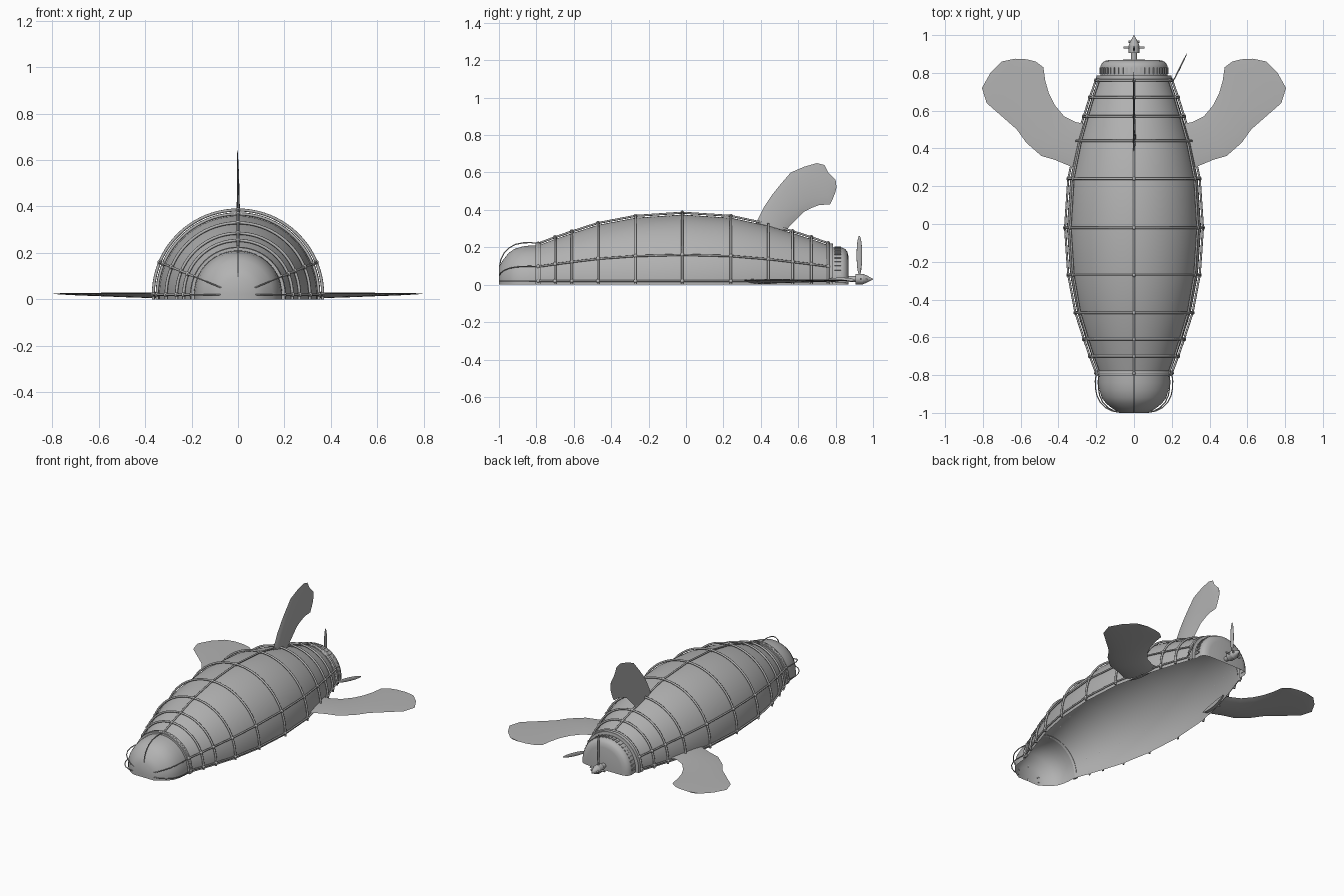
import bpy, bmesh, math
from mathutils import Matrix, Vector

cube = bpy.data.objects.get("Cube")
if cube:
    bpy.data.objects.remove(cube, do_unlink=True)

grey = bpy.data.materials.new("plain_grey")
grey.use_nodes = True
tone = (0.45, 0.45, 0.45, 1)
grey.diffuse_color = tone
grey.node_tree.nodes["Principled BSDF"].inputs["Base Color"].default_value = tone

AXIS = 0.02                       # height of the hull's centre line
HUB = Vector((0, 0, 0.03))        # propeller axis
SPARS = [0, 22.5, 90, 157.5, 180]  # lengthwise tube angles


def finish(name, bm, angle=35):
    mesh = bpy.data.meshes.new(name)
    bm.to_mesh(mesh)
    bm.free()
    obj = bpy.data.objects.new(name, mesh)
    bpy.context.collection.objects.link(obj)
    mesh.materials.append(grey)
    bpy.ops.object.select_all(action='DESELECT')
    obj.select_set(True)
    bpy.context.view_layer.objects.active = obj
    bpy.ops.object.shade_smooth_by_angle(angle=math.radians(angle))
    return obj


def around(y, r, degrees):
    a = math.radians(degrees)
    return Vector((r * math.cos(a), y, AXIS + r * math.sin(a)))


def arch(y, r, steps=40):
    pts = [around(y, r, 180 * k / steps) for k in range(steps + 1)]
    return [Vector((r, y, 0))] + pts + [Vector((-r, y, 0))]


def half_shell(name, profile):
    """Open-bottomed half turn of a (y, radius) profile."""
    bm = bmesh.new()
    rows = [[bm.verts.new(p) for p in arch(y, r)] for y, r in profile]
    for a, b in zip(rows, rows[1:]):
        for k in range(len(a) - 1):
            bm.faces.new((a[k], b[k], b[k + 1], a[k + 1]))
    return finish(name, bm)


def tubes(name, paths, radius):
    curve = bpy.data.curves.new(name, 'CURVE')
    curve.dimensions = '3D'
    curve.bevel_depth = radius
    curve.bevel_resolution = 2
    curve.use_fill_caps = True
    for path in paths:
        s = curve.splines.new('POLY')
        s.points.add(len(path) - 1)
        for point, co in zip(s.points, path):
            point.co = (*co, 1)
        s.use_smooth = True
    curve.materials.append(grey)
    obj = bpy.data.objects.new(name, curve)
    bpy.context.collection.objects.link(obj)


def cone(bm, y0, y1, r0, r1):
    turn = Matrix.Translation(HUB + Vector((0, (y0 + y1) / 2, 0))) @ Matrix.Rotation(-math.pi / 2, 4, 'X')
    bmesh.ops.create_cone(bm, cap_ends=True, segments=20, radius1=r0, radius2=r1,
                          depth=y1 - y0, matrix=turn)


def ellipsoid(name, centre, size, turn=0):
    bm = bmesh.new()
    m = Matrix.Translation(centre) @ Matrix.Rotation(turn, 4, 'Z') @ Matrix.Diagonal((*size, 1))
    bmesh.ops.create_uvsphere(bm, u_segments=20, v_segments=14, radius=1, matrix=m)
    return finish(name, bm, 60)


def fin(name, lead, trail, place, above, below, chord=10):
    """Closed wing lofted from leading to trailing edge, thinning to its tip."""
    bm = bmesh.new()
    loops = []
    for i, (a, b) in enumerate(zip(lead, trail)):
        a, b = Vector(a), Vector(b)
        taper = 1 - 0.85 * i / (len(lead) - 1)
        loop = []
        for k in range(2 * chord):
            s = k / chord if k <= chord else 2 - k / chord
            bulge = math.sin(math.pi * s) ** 0.7 if 0 < s < 1 else 0
            w = (above if k < chord else -below) * bulge * taper
            p = a.lerp(b, s)
            loop.append(bm.verts.new(place(p.x, p.y, w)))
        loops.append(loop)
    n = 2 * chord
    for a, b in zip(loops, loops[1:]):
        for k in range(n):
            bm.faces.new((a[k], a[(k + 1) % n], b[(k + 1) % n], b[k]))
    bm.faces.new(loops[0])
    bm.faces.new(loops[-1])
    bmesh.ops.recalc_face_normals(bm, faces=bm.faces)
    return finish(name, bm, 50)


# Hull envelope, nose and tail cap
frames = [(-0.79, 0.19), (-0.70, 0.224), (-0.61, 0.255), (-0.47, 0.3), (-0.27, 0.338),
          (-0.02, 0.355), (0.24, 0.338), (0.44, 0.295), (0.57, 0.256), (0.67, 0.224), (0.76, 0.192)]
half_shell("hull", frames)
half_shell("nose", [(-1, 0.001), (-1, 0.075), (-0.98, 0.11), (-0.95, 0.148), (-0.92, 0.17),
                    (-0.88, 0.183), (-0.84, 0.189), (-0.79, 0.19)])
half_shell("tail_cap", [(0.76, 0.192), (0.785, 0.192), (0.787, 0.178), (0.835, 0.178),
                        (0.852, 0.17), (0.863, 0.155), (0.869, 0.13), (0.87, 0.001)])
half_shell("front_collar", [(-0.805, 0.19), (-0.805, 0.203), (-0.775, 0.205), (-0.775, 0.193)])
half_shell("rear_collar", [(0.752, 0.193), (0.752, 0.202), (0.785, 0.199), (0.785, 0.18)])

# Outer frame of hoops, lengthwise spars and their joints
GAP = 0.01
tubes("hoops", [arch(y, r + GAP) for y, r in frames], 0.0065)
tubes("spars", [[around(y, r + GAP, d) for y, r in frames] for d in SPARS], 0.0055)
bm = bmesh.new()
for y, r in frames:
    for d in SPARS:
        bmesh.ops.create_uvsphere(bm, u_segments=10, v_segments=8, radius=0.011,
                                  matrix=Matrix.Translation(around(y, r + GAP, d)))
finish("frame_joints", bm, 60)

# Thin wire loops over the nose
loop = [(-0.79, 0.2), (-0.83, 0.205), (-0.87, 0.204), (-0.91, 0.196), (-0.945, 0.178),
        (-0.972, 0.15), (-0.99, 0.115), (-0.997, 0.076)]
tubes("nose_wires", [[around(y, r, d) for y, r in loop] for d in SPARS], 0.003)

# Raised vents round the tail cap
bm = bmesh.new()
for k in range(22):
    d = 4 + 172 * k / 21
    m = (Matrix.Translation(around(0.812, 0.179, d)) @ Matrix.Rotation(-math.radians(d), 4, 'Y')
         @ Matrix.Diagonal((0.008, 0.034, 0.012, 1)))
    bmesh.ops.create_cube(bm, size=1, matrix=m)
finish("tail_vents", bm)

# Side fins
lead = [(0.30, 0.29), (0.42, 0.34), (0.49, 0.36), (0.57, 0.43), (0.62, 0.50),
        (0.70, 0.57), (0.78, 0.64), (0.805, 0.72), (0.76, 0.80), (0.70, 0.86)]
trail = [(0.26, 0.53), (0.31, 0.54), (0.37, 0.57), (0.42, 0.63), (0.45, 0.69),
         (0.47, 0.76), (0.48, 0.83), (0.52, 0.86), (0.57, 0.872), (0.63, 0.875)]
for side, label in ((1, "left_fin"), (-1, "right_fin")):
    fin(label, lead, trail, lambda u, v, w: (side * u, v, 0.025 + w), 0.006, 0.022)

# Upright fin
lead = [(0.37, 0.32), (0.42, 0.42), (0.46, 0.48), (0.50, 0.53), (0.56, 0.60),
        (0.63, 0.63), (0.70, 0.65), (0.74, 0.64), (0.76, 0.60), (0.80, 0.56)]
trail = [(0.53, 0.27), (0.55, 0.31), (0.58, 0.34), (0.63, 0.39), (0.67, 0.41),
         (0.71, 0.425), (0.77, 0.43), (0.785, 0.46), (0.797, 0.49), (0.805, 0.52)]
fin("upright_fin", lead, trail, lambda u, v, w: (w - 0.003, u, v), 0.013, 0.003)

# Propeller shaft, hub and spinner
bm = bmesh.new()
cone(bm, 0.86, 0.912, 0.016, 0.016)
cone(bm, 0.905, 0.945, 0.028, 0.028)
cone(bm, 0.945, 0.965, 0.028, 0.02)
cone(bm, 0.965, 1.0, 0.02, 0.002)
finish("propeller_hub", bm)
tubes("hub_pins", [[HUB + Vector((-0.055, 0.935, 0)), HUB + Vector((0.055, 0.935, 0))],
                   [HUB + Vector((-0.03, 0.965, 0)), HUB + Vector((0.03, 0.965, 0))],
                   [HUB + Vector((0, 0.927, 0)), HUB + Vector((0, 0.927, 0.06))]], 0.006)

# Propeller blades
ellipsoid("upright_blade", (0, 0.927, 0.157), (0.005, 0.015, 0.105))
ellipsoid("side_blade", (0.243, 0.827, 0.025), (0.004, 0.085, 0.013), -0.46)
